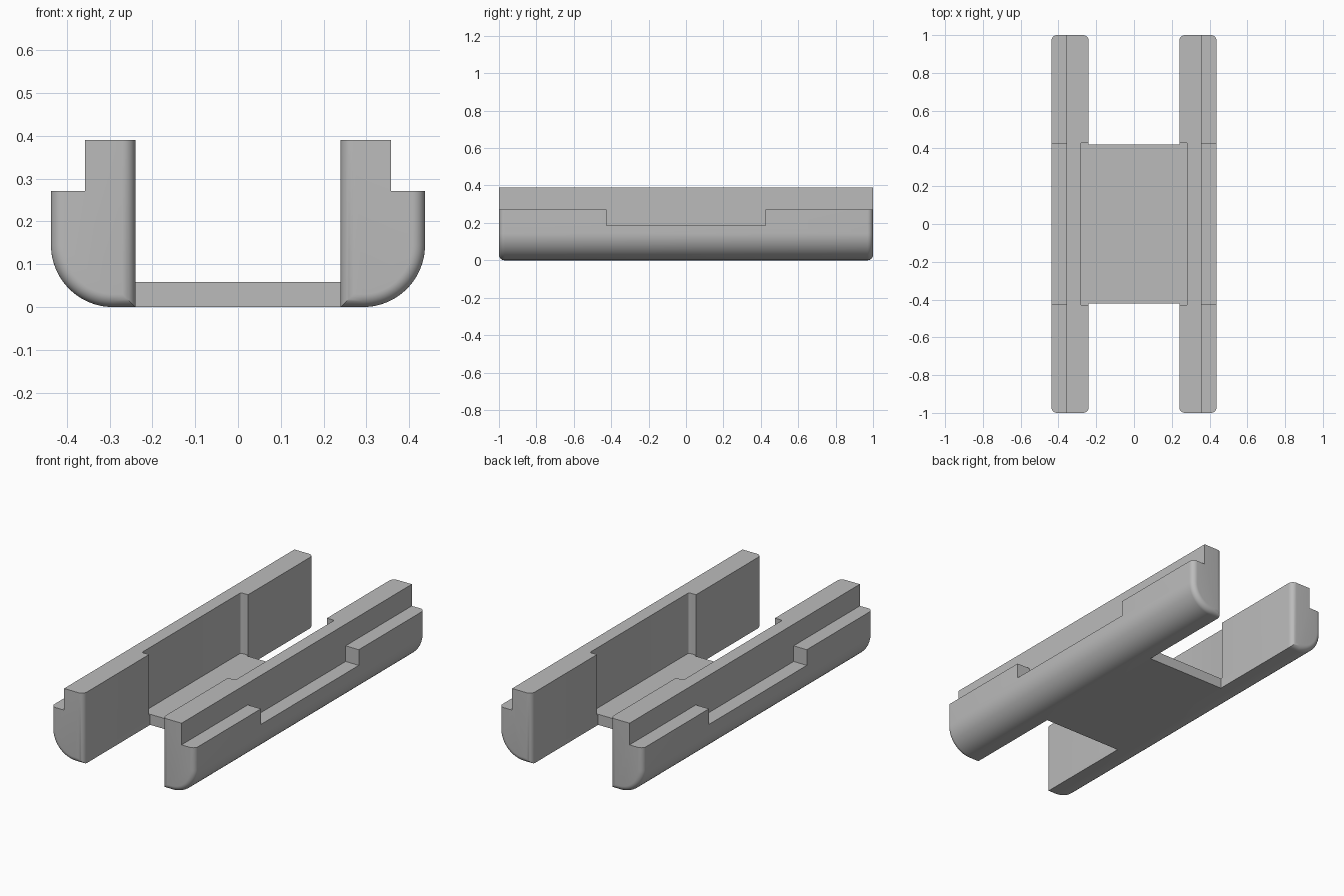
import bpy, bmesh
from math import sin, cos, pi, radians

if "Cube" in bpy.data.objects:
    bpy.data.objects.remove(bpy.data.objects["Cube"], do_unlink=True)

INNER, OUTER, TOP, HALF = 0.24, 0.437, 0.39, 1.0
CORNER, FILLET = 0.145, 0.03

grey = bpy.data.materials.new("light_grey")
grey.use_nodes = True
colour = (0.5, 0.5, 0.5, 1)
grey.diffuse_color = colour
grey.node_tree.nodes["Principled BSDF"].inputs["Base Color"].default_value = colour


def finish(name, bm):
    bmesh.ops.recalc_face_normals(bm, faces=bm.faces)
    mesh = bpy.data.meshes.new(name)
    bm.to_mesh(mesh)
    bm.free()
    mesh.materials.append(grey)
    obj = bpy.data.objects.new(name, mesh)
    bpy.context.collection.objects.link(obj)
    return obj


def box(name, xs, ys, zs, round_corners=0):
    bm = bmesh.new()
    bmesh.ops.create_cube(bm, size=1)
    for v in bm.verts:
        v.co = [r[0] if c < 0 else r[1] for c, r in zip(v.co, (xs, ys, zs))]
    if round_corners:
        upright = [e for e in bm.edges
                   if abs(e.verts[0].co.z - e.verts[1].co.z) > 0.01]
        bmesh.ops.bevel(bm, geom=upright, offset=round_corners, segments=4,
                        profile=0.5, affect='EDGES')
    return finish(name, bm)


def section(d):
    # Rail outline with its sides and underside inset by d
    pts = [(INNER + d, TOP), (INNER + d, d)]
    r = CORNER - d
    for i in range(21):
        a = pi / 2 * i / 20
        pts.append((OUTER - CORNER + r * sin(a), CORNER - r * cos(a)))
    return pts + [(OUTER - d, TOP)]


# Rail body: lofted outline with filleted ends
steps = [pi / 2 * i / 8 for i in range(9)]
end = [(HALF - FILLET * (1 - cos(a)), FILLET * (1 - sin(a))) for a in steps]
stations = [(-y, d) for y, d in reversed(end)] + end
stations.sort()
bm = bmesh.new()
rings = [[bm.verts.new((x, y, z)) for x, z in section(d)] for y, d in stations]
for a, b in zip(rings, rings[1:]):
    n = len(a)
    for i in range(n):
        j = (i + 1) % n
        bm.faces.new((a[i], a[j], b[j], b[i]))
bm.faces.new(rings[0])
bm.faces.new(rings[-1])
rail = finish("left_rail", bm)

# Outer step, central outer notch and inner recess
cutters = [
    box("step_cutter", (0.357, 0.6), (-1.2, 1.2), (0.271, 0.6)),
    box("notch_cutter", (0.357, 0.6), (-0.425, 0.425), (0.185, 0.6)),
    box("recess_cutter", (0.1, 0.284), (-0.43, 0.43), (0.058, 0.6), 0.01),
]
bpy.context.view_layer.objects.active = rail
for c in cutters:
    c.hide_render = True
    mod = rail.modifiers.new("cut", 'BOOLEAN')
    mod.operation, mod.solver, mod.object = 'DIFFERENCE', 'EXACT', c
    bpy.ops.object.modifier_apply(modifier=mod.name)
    bpy.data.objects.remove(c, do_unlink=True)

# Mirrored right rail
bm = bmesh.new()
bm.from_mesh(rail.data)
for v in bm.verts:
    v.co.x = -v.co.x
right = finish("right_rail", bm)

# Floor plate joining the rails
box("floor_plate", (-INNER, INNER), (-0.42, 0.42), (0, 0.058))

bpy.ops.object.select_all(action='DESELECT')
for obj in (rail, right):
    obj.select_set(True)
bpy.context.view_layer.objects.active = rail
bpy.ops.object.shade_smooth_by_angle(angle=radians(30))
